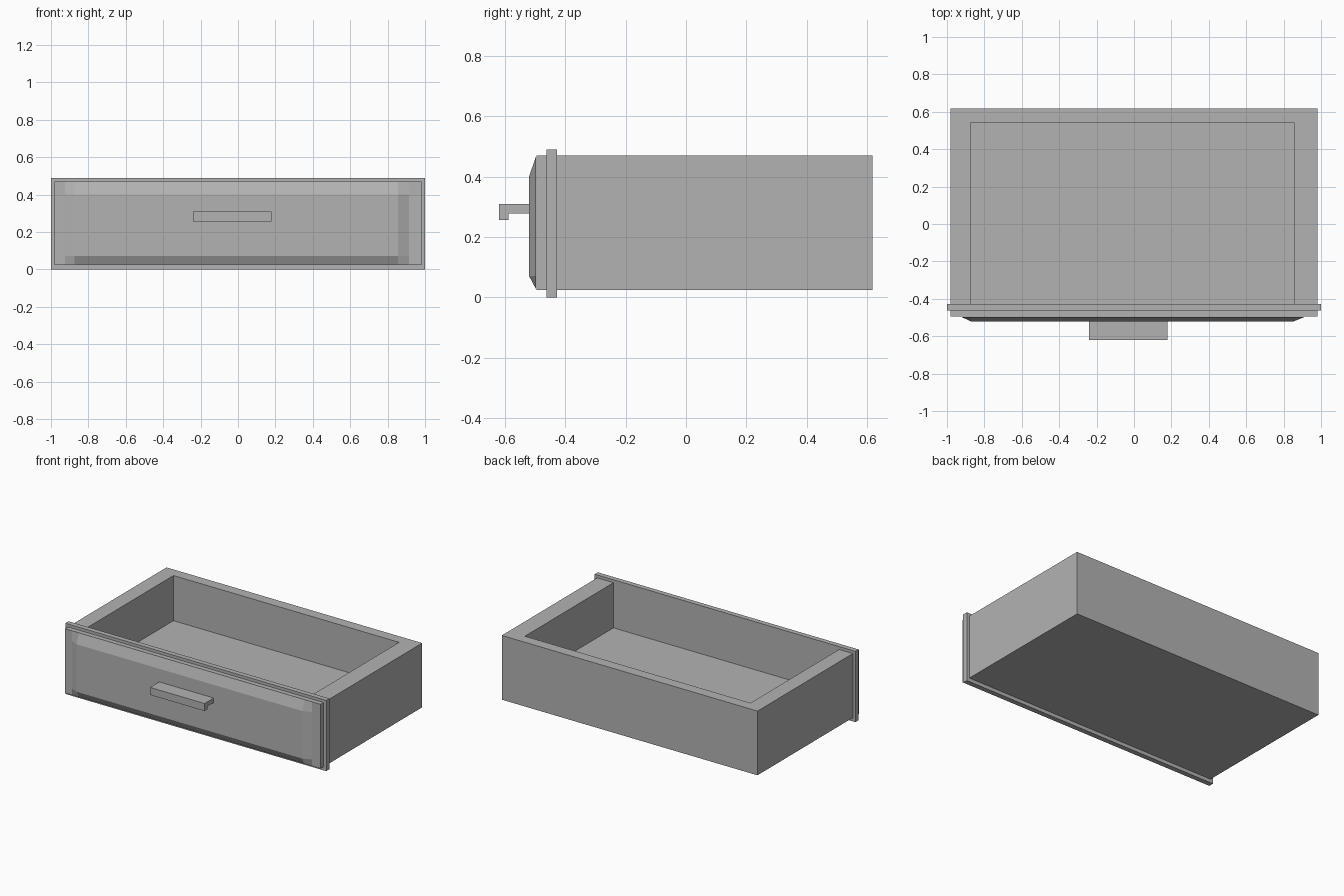
import bpy
import bmesh

old = bpy.data.objects.get("Cube")
if old:
    bpy.data.objects.remove(old, do_unlink=True)

grey = bpy.data.materials.new("plain grey")
grey.use_nodes = True
colour = (0.45, 0.45, 0.45, 1)
grey.diffuse_color = colour
grey.node_tree.nodes["Principled BSDF"].inputs["Base Color"].default_value = colour


def finish(name, bm):
    bmesh.ops.recalc_face_normals(bm, faces=bm.faces)
    mesh = bpy.data.meshes.new(name)
    bm.to_mesh(mesh)
    bm.free()
    mesh.materials.append(grey)
    obj = bpy.data.objects.new(name, mesh)
    bpy.context.collection.objects.link(obj)
    return obj


def loft(name, rings):
    """Join rings of points in order and cap both ends."""
    bm = bmesh.new()
    loops = [[bm.verts.new(p) for p in ring] for ring in rings]
    for a, b in zip(loops, loops[1:]):
        for i in range(len(a)):
            j = (i + 1) % len(a)
            bm.faces.new((a[i], a[j], b[j], b[i]))
    bm.faces.new(loops[0])
    bm.faces.new(loops[-1])
    return finish(name, bm)


def rect(x0, x1, y0, y1, z):
    return [(x0, y0, z), (x1, y0, z), (x1, y1, z), (x0, y1, z)]


# Open box: outside walls, rim, inside walls and floor
outer = (-0.98, 0.98, -0.495, 0.617)
inner = (-0.875, 0.855, -0.427, 0.543)
loft("drawer_box", [rect(*outer, 0.025), rect(*outer, 0.47),
                    rect(*inner, 0.47), rect(*inner, 0.157)])

# Thin flange around the front
flange = (-1, 1, -0.462, -0.427)
loft("front_flange", [rect(*flange, 0), rect(*flange, 0.49)])

# Raised front panel: a grid with its middle pushed forward
bm = bmesh.new()
xs = (-0.925, -0.873, 0.855, 0.914)
zs = (0.026, 0.071, 0.40, 0.469)
grid = [[bm.verts.new((x, -0.52 if 0 < i < 3 and 0 < k < 3 else -0.496, z))
         for i, x in enumerate(xs)] for k, z in enumerate(zs)]
for low, high in zip(grid, grid[1:]):
    for i in range(3):
        bm.faces.new((low[i], low[i + 1], high[i + 1], high[i]))
bm.normal_update()
if bm.faces[:][4].normal.y > 0:
    bmesh.ops.reverse_faces(bm, faces=bm.faces)
finish("front_panel", bm)

# Pull handle: an L-shaped profile drawn across the front
profile = [(-0.515, 0.309), (-0.62, 0.309), (-0.62, 0.257),
           (-0.588, 0.257), (-0.588, 0.278), (-0.515, 0.278)]
loft("pull_handle", [[(x, y, z) for y, z in profile] for x in (-0.24, 0.178)])
